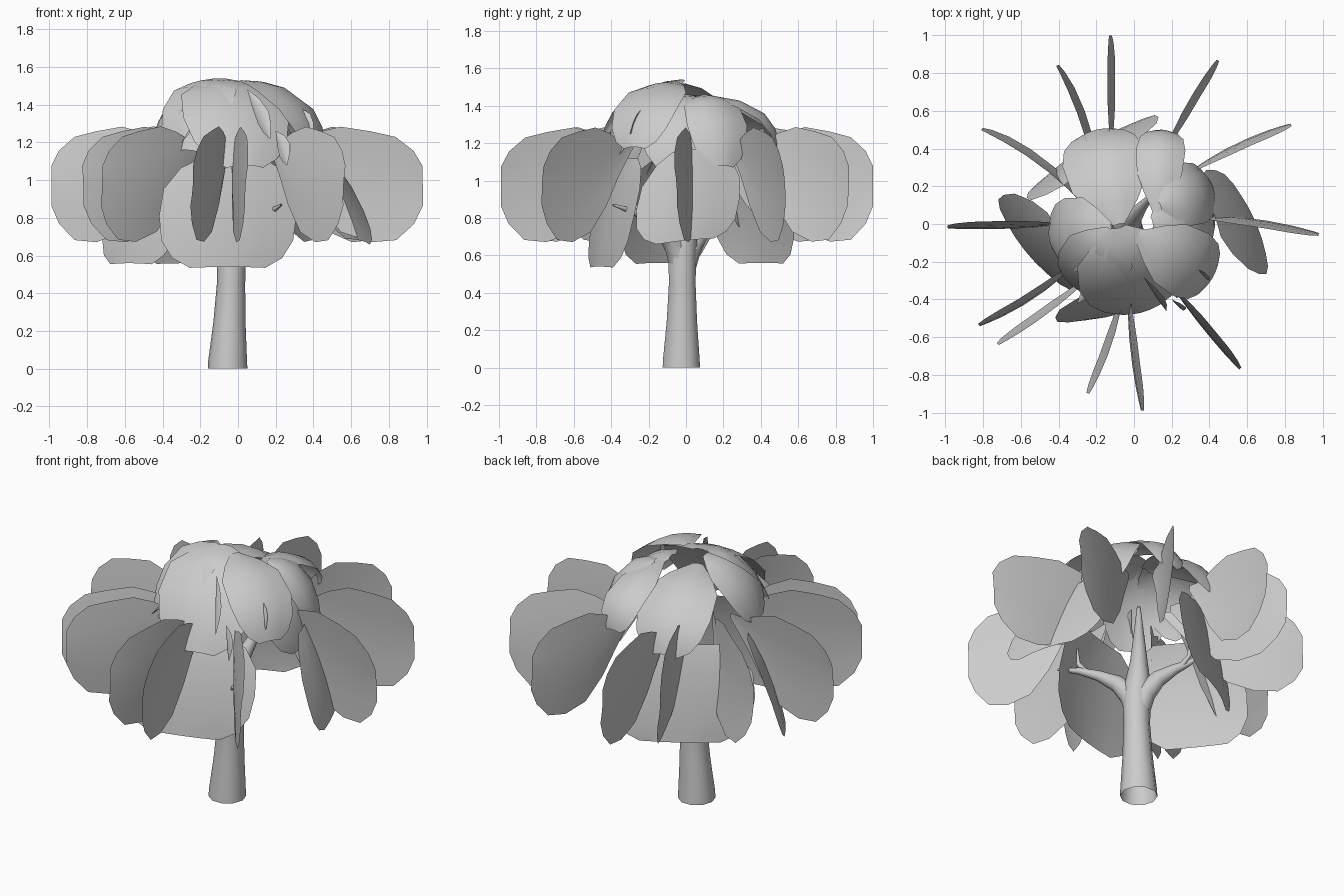
import bpy
from mathutils import Vector

cube = bpy.data.objects.get("Cube")
if cube:
    bpy.data.objects.remove(cube, do_unlink=True)

# One plain grey for the whole tree
grey = bpy.data.materials.new("plain_grey")
grey.use_nodes = True
grey.diffuse_color = (0.6, 0.6, 0.6, 1)
bsdf = grey.node_tree.nodes["Principled BSDF"]
bsdf.inputs["Base Color"].default_value = grey.diffuse_color
bsdf.inputs["Roughness"].default_value = 0.9

UP = Vector((0, 0, 1))
CENTRE = Vector((0, 0, 0.9))
# Leaf outlines: position along the midrib, half width
ARCH = [(0, .14), (.15, .58), (.32, .92), (.6, 1), (.8, .88), (.93, .65), (1, .35)]
BOXY = [(0, .45), (.12, .72), (.35, .95), (.6, 1), (.8, .96), (.93, .8), (1, .55)]
FAN = [(0, .06), (.15, .3), (.28, .65), (.45, .95), (.65, 1), (.82, .93), (.94, .66), (1, .36)]
SLIM = [(0, .03), (.3, .7), (.6, 1), (.8, .7), (1, .05)]


def add_object(name, data):
    obj = bpy.data.objects.new(name, data)
    bpy.context.collection.objects.link(obj)
    data.materials.append(grey)
    return obj


def bezier(a, b, c, t):
    return a * (1 - t) ** 2 + b * 2 * t * (1 - t) + c * t * t


def leaf(name, base, mid, tip, half, outline, side=None, cup=0.3):
    """Curved single-sheet leaf along a midrib, cupped toward the crown."""
    base, mid, tip = Vector(base), Vector(mid), Vector(tip)
    if side is None:
        side = UP.cross(tip - base)
    side = Vector(side).normalized()
    normal = side.cross(tip - base).normalized()
    if normal.dot((base + tip) / 2 - CENTRE) < 0:
        normal = -normal
    verts, faces, cols = [], [], 5
    for t, width in outline:
        for c in range(cols):
            u = 2 * c / (cols - 1) - 1
            w = half * width
            verts.append(bezier(base, mid, tip, t) + side * u * w - normal * cup * w * u * u)
    for r in range(len(outline) - 1):
        for c in range(cols - 1):
            i = r * cols + c
            quad = [i, i + 1, i + cols + 1, i + cols]
            e1, e2 = verts[quad[1]] - verts[i], verts[quad[3]] - verts[i]
            faces.append(quad if e1.cross(e2).dot(normal) > 0 else quad[::-1])
    mesh = bpy.data.meshes.new(name)
    mesh.from_pydata(verts, [], faces)
    mesh.shade_smooth()
    return add_object(name, mesh)


def limb(name, points):
    """Round tapering open limb from (x, y, z, radius) points."""
    curve = bpy.data.curves.new(name, "CURVE")
    curve.dimensions = "3D"
    curve.bevel_depth = 1
    curve.bevel_resolution = 3
    spline = curve.splines.new("POLY")
    spline.points.add(len(points) - 1)
    for p, (x, y, z, r) in zip(spline.points, points):
        p.co = (x, y, z, 1)
        p.radius = r
    obj = add_object(name, curve)
    bpy.ops.object.select_all(action="DESELECT")
    obj.select_set(True)
    bpy.context.view_layer.objects.active = obj
    bpy.ops.object.convert(target="MESH")
    bpy.ops.object.shade_smooth_by_angle(angle=0.8)


# Trunk and three forks
limb("trunk", [(-.055, -.025, 0, .105), (-.055, -.025, .04, .103), (-.045, -.022, .25, .085),
               (-.037, -.02, .45, .075), (-.035, -.02, .6, .078), (-.035, -.01, .7, .075),
               (-.01, .03, .82, .05), (.04, .09, .95, .03), (.1, .16, 1.08, .01)])
limb("branch_front", [(-.04, -.02, .52, .068), (-.02, -.05, .64, .064), (.03, -.11, .73, .048),
                      (.1, -.19, .79, .03), (.17, -.27, .83, .02), (.23, -.39, .87, .006)])
limb("branch_back", [(-.04, -.02, .52, .068), (-.06, .02, .64, .064), (-.11, .08, .73, .048),
                     (-.18, .14, .79, .03), (-.24, .19, .83, .018), (-.29, .24, .88, .006)])
limb("twig_front", [(.14, -.24, .81, .02), (.17, -.28, .88, .013), (.17, -.29, .98, .005)])
limb("twig_back", [(-.2, .16, .8, .018), (-.22, .22, .86, .012), (-.2, .24, .94, .005)])

# Upright leaves fanning outward: inner x, y, outer x, y, sideways bow, lean
FANS = [(-.12, .45, -.13, 1.0, .01, 1), (-.22, .22, -.41, .84, -.04, 1),
        (.19, .42, .44, .87, .02, 1), (-.3, .1, -.81, .5, -.05, 1),
        (.33, .28, .83, .53, .03, -1), (.32, .03, .98, -.05, .03, -1),
        (-.42, 0, -.99, -.02, .01, -1), (-.33, -.2, -.82, -.54, .04, -1),
        (-.27, -.3, -.72, -.64, .02, 1), (-.08, -.4, -.24, -.9, .03, 1),
        (-.02, -.4, .04, -.99, -.02, 1), (.23, -.36, .56, -.77, -.01, 1)]
for n, (x0, y0, x1, y1, bow, lean) in enumerate(FANS):
    outer = Vector((x1, y1, .97))
    along = outer - Vector((x0, y0, .97))
    inner = outer - along * 1.2
    across = UP.cross(along).normalized()
    mid = (inner + outer) / 2 + across * 2 * bow
    mid.z = .9
    inner.z = 1.2
    leaf(f"fan_leaf_{n + 1}", inner, mid, outer, .295, FAN,
         side=UP + across * .07 * lean, cup=.05)

# Crown leaves arching over the top: base, tip, half width, bulge, cup
CROWN = [((-.08, .0, 1.46), (-.2, .5, 1.12), .22, .85, .25),
         ((.12, .06, 1.45), (.15, .5, 1.18), .13, .95, .3),
         ((.14, .1, 1.46), (.42, .2, 1.08), .17, .9, .3),
         ((.1, .0, 1.46), (.43, .03, 1.03), .27, .9, .3),
         ((.02, -.06, 1.53), (.42, -.28, 1.18), .19, .85, .2),
         ((-.08, -.02, 1.54), (.04, -.47, 1.08), .29, .65, .2),
         ((-.12, -.03, 1.54), (-.28, -.36, 1.16), .2, .7, .2),
         ((-.12, -.02, 1.52), (-.45, -.08, 1.2), .2, .8, .25)]
for n, (base, tip, half, bulge, cup) in enumerate(CROWN):
    mid = Vector(base).lerp(Vector(tip), bulge)
    mid.z = base[2] + .05 * (bulge - .7)
    leaf(f"crown_leaf_{n + 1}", base, mid, tip, half, ARCH, cup=cup)

# Hanging skirt leaves: base, tip, side direction, half width
SKIRT = [("front", (-.03, -.32, 1.12), (-.05, -.47, .54), (1, .3, 0), .38),
         ("right", (-.38, -.06, 1.12), (-.58, -.14, .56), (-.6, .75, 0), .32),
         ("left", (.42, .06, 1.17), (.65, .0, .68), (-.42, 1, .1), .3),
         ("back", (-.22, .32, 1.12), (-.25, .42, .56), (.85, .52, 0), .41)]
for name, base, tip, side, half in SKIRT:
    mid = ((base[0] + tip[0] * 2) / 3, (base[1] + tip[1] * 2) / 3, .93)
    leaf(f"skirt_leaf_{name}", base, mid, tip, half, BOXY, side=side, cup=.1)

# Thin leaf slivers poking through the crown
SLIVERS = [((.05, -.28, 1.48), (.17, -.46, 1.22)), ((.26, -.2, 1.4), (.4, -.3, 1.25)),
           ((.2, -.4, 1.26), (.26, -.46, 1.08)), ((-.2, -.26, 1.36), (-.3, -.42, 1.2))]
for n, (base, tip) in enumerate(SLIVERS):
    mid = (Vector(base) + Vector(tip)) / 2 + Vector((.01, -.01, .02))
    leaf(f"crown_sliver_{n + 1}", base, mid, tip, .045, SLIM, side=(.5, -.2, .6))
